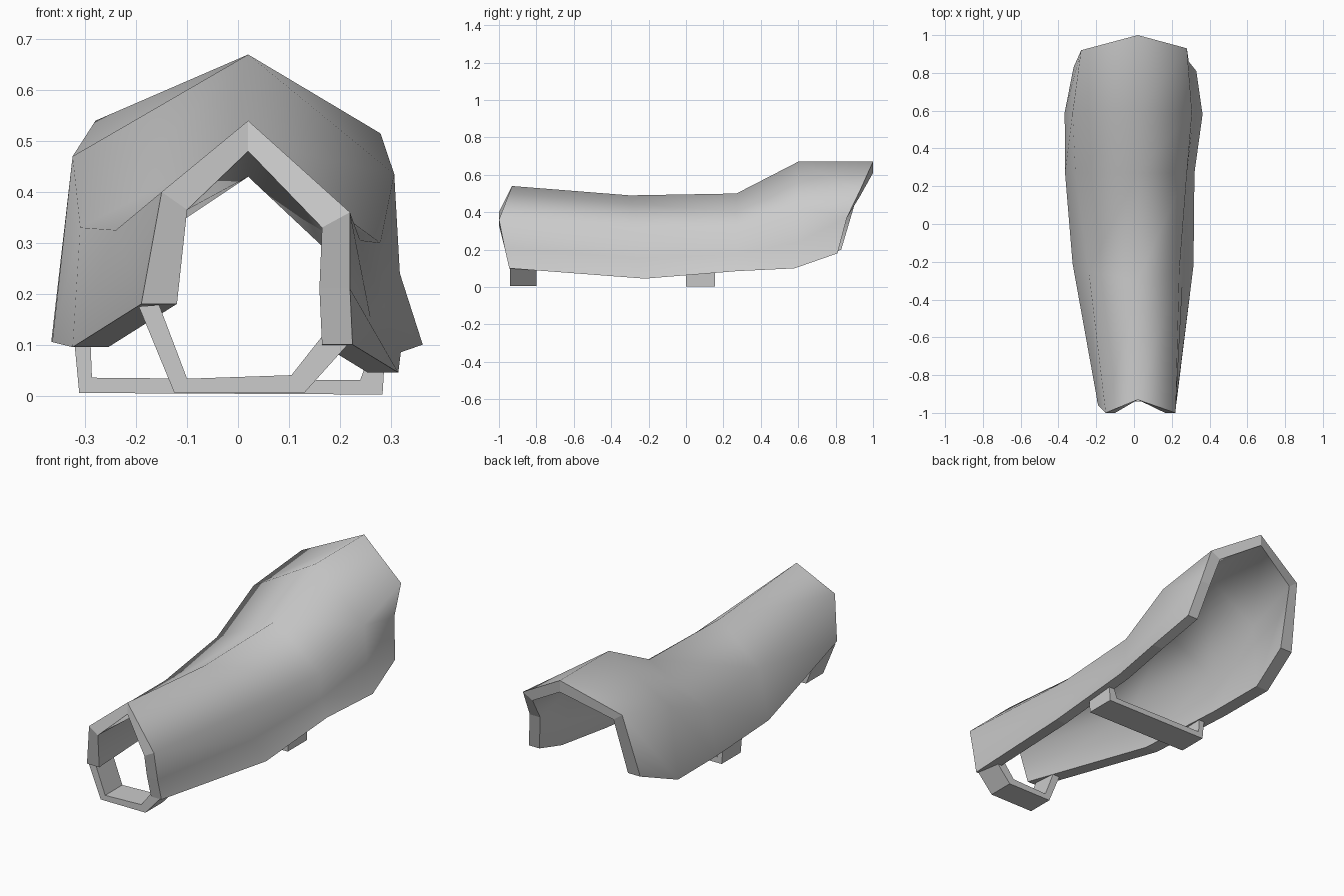
import bpy
import bmesh
from mathutils import Vector

default_cube = bpy.data.objects.get("Cube")
if default_cube:
    bpy.data.objects.remove(default_cube, do_unlink=True)


def make_material(name, value):
    material = bpy.data.materials.new(name)
    material.use_nodes = True
    colour = (value, value, value, 1)
    material.diffuse_color = colour
    material.node_tree.nodes["Principled BSDF"].inputs["Base Color"].default_value = colour
    return material


grey = make_material("plain grey", 0.6)


def finish_object(name, bm):
    bmesh.ops.recalc_face_normals(bm, faces=bm.faces)
    mesh = bpy.data.meshes.new(name)
    bm.to_mesh(mesh)
    bm.free()
    mesh.materials.append(grey)
    obj = bpy.data.objects.new(name, mesh)
    bpy.context.collection.objects.link(obj)
    return obj


# Long rails of the arm guard, each running from the front end to the back end
left_hem = [(-.19, -.96, .18), (-.325, -.21, .095), (-.365, .27, .105), (-.367, .59, .105), (-.32, .83, .2)]
left_shoulder = [(-.15, -1, .4), (-.24, -.25, .325), (-.31, .27, .33), (-.325, .59, .47), (-.28, .92, .54)]
ridge = [(.02, -.93, .54), (.02, -.3, .49), (.02, .27, .5), (.02, .6, .67), (.02, 1, .67)]
right_shoulder = [(.22, -1, .36), (.24, -.25, .305), (.28, .27, .3), (.307, .59, .435), (.28, .93, .515)]
right_crease = [(.22, -.97, .21), (.26, -.25, .155), (.285, .27, .175), (.318, .6, .24), (.29, .86, .37)]
right_hem = [(.225, -.945, .1), (.315, -.22, .045), (.32, .27, .085), (.363, .58, .1), (.33, .81, .18)]

# Each rail is paired with the shift that gives the inner wall its thickness
rails = [
    (left_hem, Vector((.07, 0, 0))),
    (left_shoulder, Vector((.05, 0, -.035))),
    (ridge, Vector((0, 0, -.06))),
    (right_shoulder, Vector((-.055, 0, -.03))),
    (right_crease, Vector((-.06, 0, 0))),
    (right_hem, Vector((-.06, 0, 0))),
]


def build_arm_guard():
    bm = bmesh.new()
    outer = [[bm.verts.new(p) for p in rail] for rail, shift in rails]
    inner = [[bm.verts.new(Vector(p) + shift) for p in rail] for rail, shift in rails]

    def quad(a, b, c, d, smooth):
        face = bm.faces.new((a, b, c, d))
        face.smooth = smooth

    # Curved walls
    for wall in (outer, inner):
        for low, high in zip(wall, wall[1:]):
            for i in range(len(low) - 1):
                quad(low[i], low[i + 1], high[i + 1], high[i], True)

    # Flat rims along both hems
    for side in (0, -1):
        a, b = outer[side], inner[side]
        for i in range(len(a) - 1):
            quad(a[i], a[i + 1], b[i + 1], b[i], False)

    # Flat rims around both openings
    for end in (0, -1):
        for k in range(len(outer) - 1):
            quad(outer[k][end], outer[k + 1][end], inner[k + 1][end], inner[k][end], False)

    # Keep the rim edges crisp
    for edge in bm.edges:
        edge.smooth = all(face.smooth for face in edge.link_faces)
    return finish_object("arm_guard_shell", bm)


def build_strap(name, outside, inside, front, back):
    """Extrude a bent band, given by two matching x-z paths, along y."""
    bm = bmesh.new()
    rings = []
    for (ox, oz), (ix, iz) in zip(outside, inside):
        section = [(ox, front, oz), (ox, back, oz), (ix, back, iz), (ix, front, iz)]
        rings.append([bm.verts.new(p) for p in section])
    for a, b in zip(rings, rings[1:]):
        for k in range(len(a)):
            n = (k + 1) % len(a)
            bm.faces.new((a[k], a[n], b[n], b[k]))
    bm.faces.new(rings[0])
    bm.faces.new(rings[-1])
    return finish_object(name, bm)


build_arm_guard()

# Straps closing the open underside
build_strap(
    "wrist_strap",
    [(-.195, .175), (-.125, .005), (.13, .005), (.22, .105)],
    [(-.155, .178), (-.1, .033), (.105, .04), (.18, .135)],
    -.94, -.8)
build_strap(
    "forearm_strap",
    [(-.322, .11), (-.312, .005), (.284, .002), (.29, .1)],
    [(-.29, .11), (-.287, .035), (.24, .03), (.265, .1)],
    0, .155)
